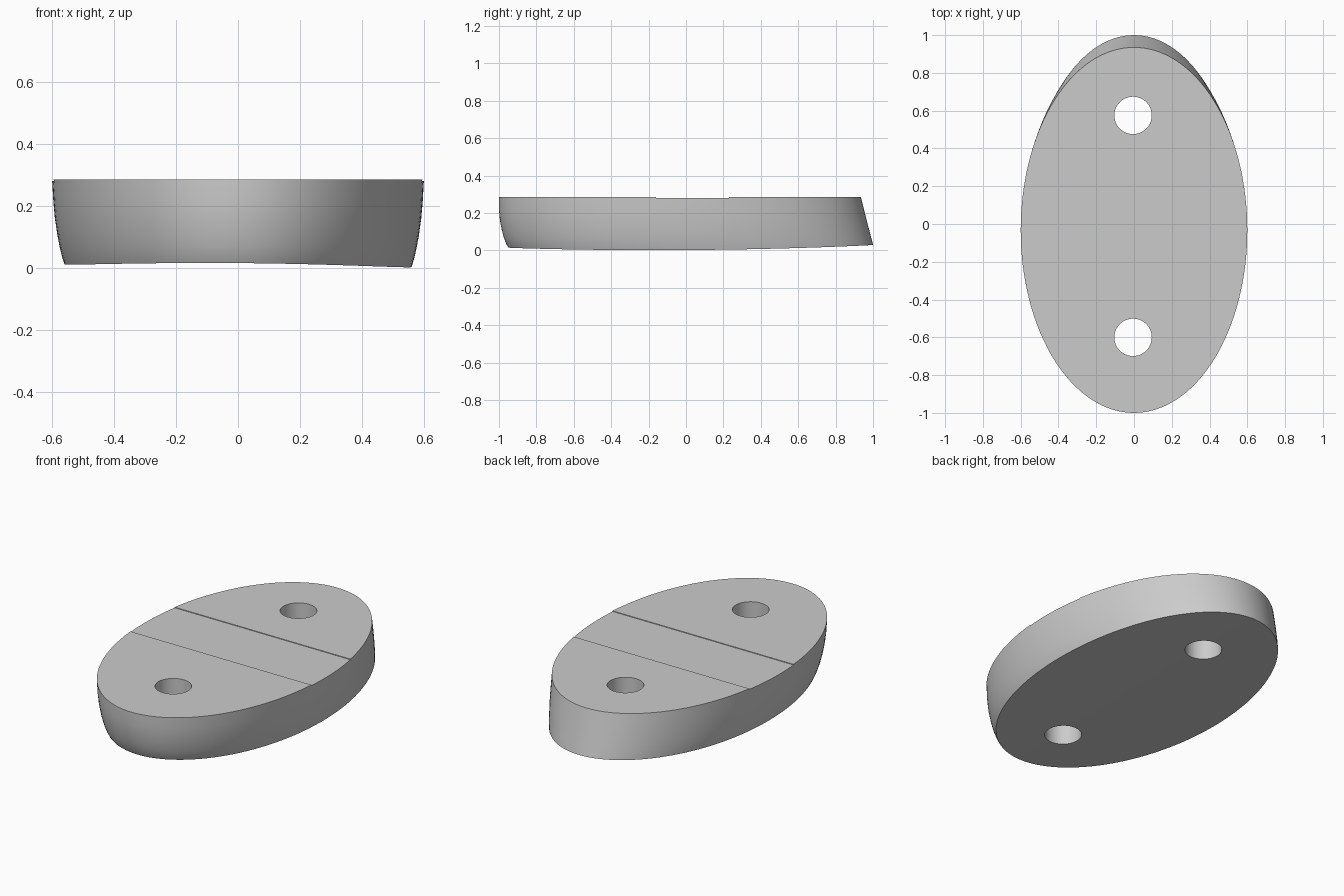
import bpy, bmesh, math

if "Cube" in bpy.data.objects:
    bpy.data.objects.remove(bpy.data.objects["Cube"], do_unlink=True)

SEGMENTS = 128
TOP = 0.285


def underside(x, y):
    """Height of the gently arched underside."""
    return max(0.0, 0.0225 + 0.0075 * y - 0.05 * x * x - 0.008 * x)


def make_material(name, value):
    mat = bpy.data.materials.new(name)
    mat.use_nodes = True
    colour = (value, value, value, 1)
    mat.diffuse_color = colour
    mat.node_tree.nodes["Principled BSDF"].inputs["Base Color"].default_value = colour
    return mat


def ring(bm, level, front, back, half_width, scale=1.0):
    """Oval of vertices at a fraction of the height between underside and top."""
    verts = []
    for i in range(SEGMENTS):
        a = 2 * math.pi * i / SEGMENTS
        x = half_width * scale * math.cos(a)
        y = (front + back) / 2 + (back - front) / 2 * scale * math.sin(a)
        low = underside(x, y)
        verts.append(bm.verts.new((x, y, low + (TOP - low) * level)))
    return verts


# Oval body: level, front y, back y, half width
sections = [
    (0.00, -0.950, 1.000, 0.560),
    (0.08, -0.962, 0.995, 0.567),
    (0.20, -0.974, 0.987, 0.575),
    (0.35, -0.985, 0.977, 0.583),
    (0.55, -0.995, 0.964, 0.591),
    (0.75, -1.000, 0.951, 0.596),
    (1.00, -1.000, 0.935, 0.600),
]
bm = bmesh.new()
rings = [ring(bm, *sections[0], scale=s) for s in (0.25, 0.5, 0.75)]
rings += [ring(bm, *s) for s in sections]
for low, high in zip(rings, rings[1:]):
    for i in range(SEGMENTS):
        j = (i + 1) % SEGMENTS
        bm.faces.new((low[i], low[j], high[j], high[i]))
centre_y = (sections[0][1] + sections[0][2]) / 2
centre = bm.verts.new((0, centre_y, underside(0, centre_y)))
for i in range(SEGMENTS):
    bm.faces.new((centre, rings[0][(i + 1) % SEGMENTS], rings[0][i]))
bm.faces.new(rings[-1])
bmesh.ops.recalc_face_normals(bm, faces=bm.faces)
mesh = bpy.data.meshes.new("oval_plate")
bm.to_mesh(mesh)
bm.free()
plate = bpy.data.objects.new("oval_plate", mesh)
bpy.context.collection.objects.link(plate)
mesh.materials.append(make_material("plain grey", 0.6))

# Cutters: two round through holes and a shallow band across the top
cutters = []
for y in (-0.6, 0.575):
    bpy.ops.mesh.primitive_cylinder_add(vertices=64, radius=0.099, depth=1,
                                        location=(-0.005, y, 0.15))
    cutters.append(bpy.context.object)
    cutters[-1].name = "hole_cutter"
bpy.ops.mesh.primitive_cube_add(size=1, location=(0, 0.035, TOP + 0.096))
band = bpy.context.object
band.name = "band_cutter"
band.scale = (2, 0.39, 0.2)
cutters.append(band)

bpy.ops.object.select_all(action="DESELECT")
plate.select_set(True)
bpy.context.view_layer.objects.active = plate
for cutter in cutters:
    cutter.hide_render = True
    mod = plate.modifiers.new("cut", "BOOLEAN")
    mod.operation = "DIFFERENCE"
    mod.solver = "EXACT"
    mod.object = cutter
    bpy.ops.object.modifier_apply(modifier=mod.name)
for cutter in cutters:
    bpy.data.objects.remove(cutter, do_unlink=True)

bpy.ops.object.shade_smooth_by_angle(angle=math.radians(30))
